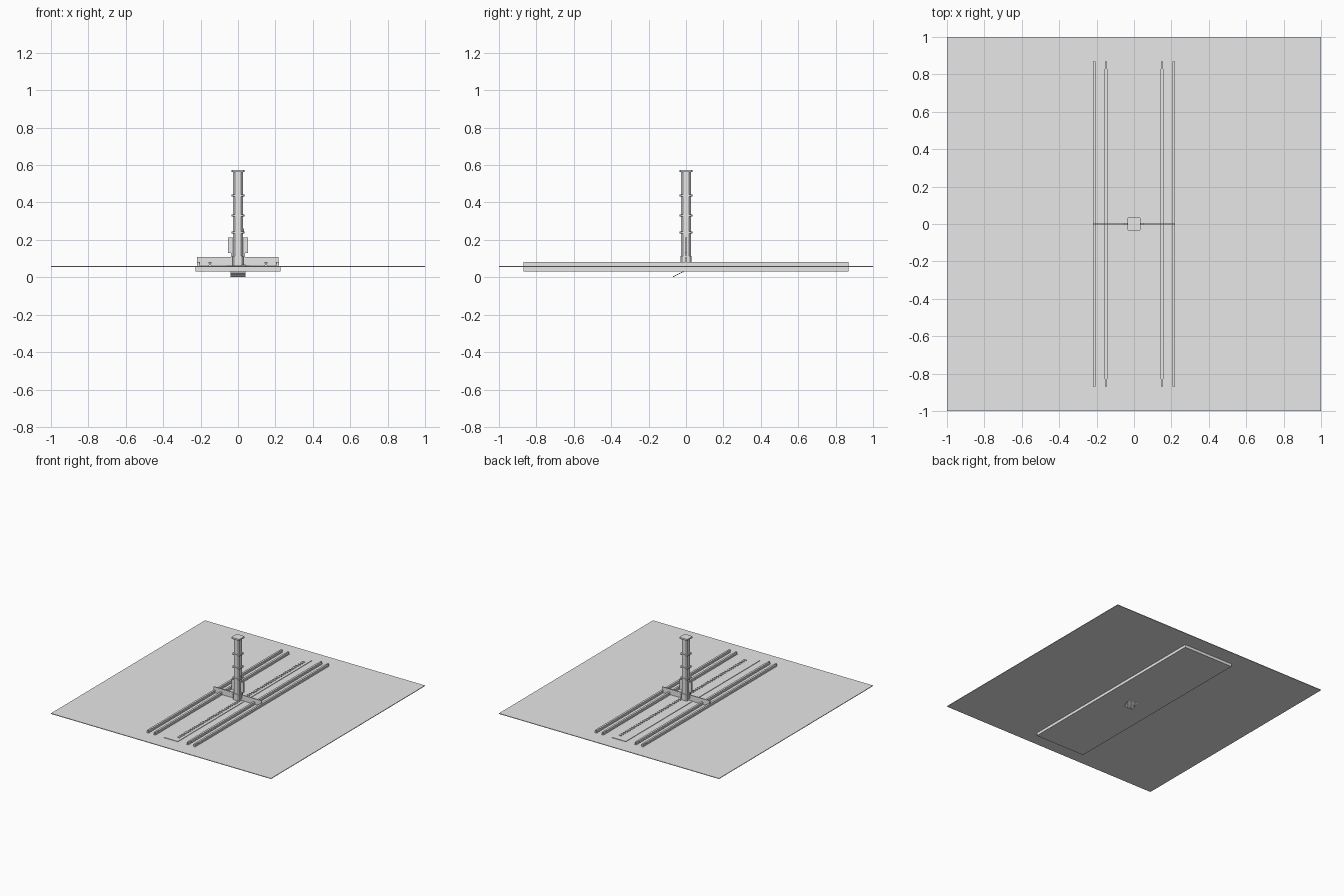
import bpy, bmesh, math
from mathutils import Matrix

cube = bpy.data.objects.get("Cube")
if cube:
    bpy.data.objects.remove(cube, do_unlink=True)

grey = bpy.data.materials.new("light_grey")
grey.use_nodes = True
GREY = (0.8, 0.8, 0.8, 1)
grey.diffuse_color = GREY
grey.node_tree.nodes["Principled BSDF"].inputs["Base Color"].default_value = GREY


def finish(name, bm):
    bmesh.ops.recalc_face_normals(bm, faces=bm.faces)
    mesh = bpy.data.meshes.new(name)
    bm.to_mesh(mesh)
    bm.free()
    mesh.materials.append(grey)
    obj = bpy.data.objects.new(name, mesh)
    bpy.context.collection.objects.link(obj)
    return obj


def add_box(bm, x, y, z):
    """Box between the (low, high) pairs x, y and z."""
    spans = (x, y, z)
    mid = Matrix.Translation([(a + b) / 2 for a, b in spans])
    size = Matrix.Diagonal([b - a for a, b in spans] + [1])
    bmesh.ops.create_cube(bm, size=1, matrix=mid @ size)


def box(name, x, y, z):
    bm = bmesh.new()
    add_box(bm, x, y, z)
    return finish(name, bm)


def chamfered_prism(name, half, cut, low, high):
    """Square column with cut corners."""
    inner = half - cut
    quarter = [(half, -inner), (half, inner)]
    bm = bmesh.new()
    ring = []
    for k in range(4):
        turn = Matrix.Rotation(k * math.pi / 2, 2)
        for x, y in quarter:
            px, py = turn[0][0] * x + turn[0][1] * y, turn[1][0] * x + turn[1][1] * y
            ring.append(bm.verts.new((px, py, low)))
    face = bm.faces.new(ring)
    top = bmesh.ops.extrude_face_region(bm, geom=[face])["geom"]
    bmesh.ops.translate(bm, vec=(0, 0, high - low),
                        verts=[v for v in top if isinstance(v, bmesh.types.BMVert)])
    return finish(name, bm)


DECK = 0.06
RUN = 0.87

# Ground deck and the shallow trough under it
box("deck", (-1, 1), (-1, 1), (DECK - 0.005, DECK))
box("trough", (-0.228, 0.226), (-RUN, RUN), (0.032, DECK - 0.002))

# Four rails, each with a low lip on the inner side
for side, label in ((-1, "right"), (1, "left")):
    for place, x in (("inner", 0.15), ("outer", 0.212)):
        bm = bmesh.new()
        c = side * x
        add_box(bm, (c - 0.008, c + 0.008), (-RUN, RUN), (DECK, DECK + 0.005))
        add_box(bm, (c - 0.006, c + 0.006), (-RUN, RUN), (DECK, DECK + 0.022))
        add_box(bm, (c - 0.008, c + 0.008), (-0.83, 0.83), (DECK + 0.014, DECK + 0.022))
        finish(f"{label}_{place}_rail", bm)

# Centre pad with a toothed rack
box("centre_pad", (-0.062, 0.062), (-RUN, RUN), (DECK, DECK + 0.004))
bm = bmesh.new()
COUNT = 60
for i in range(COUNT):
    y = -0.81 + 1.62 * i / (COUNT - 1)
    add_box(bm, (0.018, 0.04), (y - 0.004, y + 0.004), (DECK, DECK + 0.009))
finish("rack_teeth", bm)

# Crossbeam riding on the rails
box("crossbeam", (-0.218, 0.216), (-0.004, 0.004), (DECK + 0.002, 0.108))

# Tower with collars and cap
chamfered_prism("tower_base", 0.03, 0.008, DECK, 0.115)
chamfered_prism("tower_body", 0.026, 0.01, DECK, 0.57)
for i, z in enumerate((0.24, 0.33, 0.437)):
    chamfered_prism(f"tower_collar_{i + 1}", 0.034, 0.008, z - 0.005, z + 0.005)
chamfered_prism("tower_cap", 0.036, 0.006, 0.563, 0.575)
box("tower_lamp", (0.02, 0.032), (-0.006, 0.006), (0.24, 0.262))

# Side fins with an edge rod and a lower strut
for side, label in ((-1, "right"), (1, "left")):
    def span(a, b):
        return tuple(sorted((side * a, side * b)))
    box(f"{label}_fin", span(0.02, 0.052), (-0.003, 0.003), (0.13, 0.213))
    box(f"{label}_fin_rod", span(0.046, 0.054), (-0.005, 0.005), (0.13, 0.213))
    box(f"{label}_strut", span(0.03, 0.038), (-0.006, 0.006), (0.08, 0.13))

# Tilted slatted panel hanging below the trough
bm = bmesh.new()
LENGTH = 0.066
add_box(bm, (-0.041, 0.041), (-LENGTH / 2, LENGTH / 2), (-0.0015, 0.0015))
for i in range(6):
    y = -LENGTH / 2 + 0.004 + i * 0.0115
    add_box(bm, (-0.041, 0.041), (y - 0.002, y + 0.002), (-0.003, 0.003))
tilt = Matrix.Translation((0, -0.04, 0.0175)) @ Matrix.Rotation(math.radians(27), 4, "X")
bmesh.ops.transform(bm, matrix=tilt, verts=bm.verts)
finish("slatted_panel", bm)
